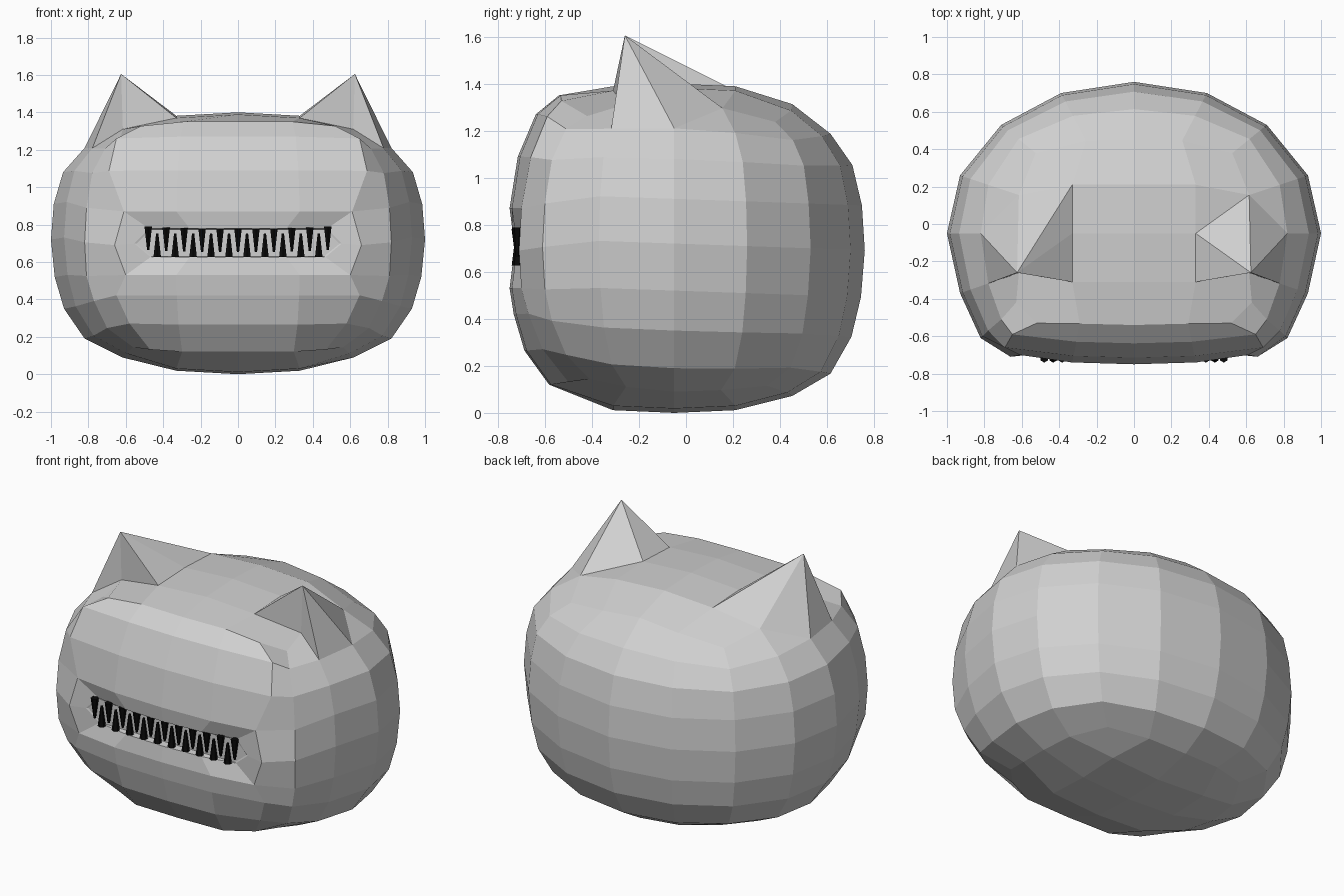
import bpy
import bmesh
from mathutils import Matrix, Vector

cube = bpy.data.objects.get("Cube")
if cube:
    bpy.data.objects.remove(cube, do_unlink=True)


def material(name, value):
    mat = bpy.data.materials.new(name)
    mat.use_nodes = True
    color = (value, value, value, 1)
    mat.diffuse_color = color
    bsdf = mat.node_tree.nodes["Principled BSDF"]
    bsdf.inputs["Base Color"].default_value = color
    bsdf.inputs["Roughness"].default_value = 0.8
    return mat


def finish(bm, name, mat):
    bmesh.ops.recalc_face_normals(bm, faces=bm.faces)
    mesh = bpy.data.meshes.new(name)
    bm.to_mesh(mesh)
    bm.free()
    mesh.materials.append(mat)
    obj = bpy.data.objects.new(name, mesh)
    bpy.context.scene.collection.objects.link(obj)
    return obj


skin = material("light grey skin", 0.63)
black = material("black teeth", 0.003)

# Half of the widest outline, from the back middle round to the front middle
PLAN = [(0, .76), (.39, .70), (.71, .53), (.93, .26), (1, -.05),
        (.93, -.37), (.82, -.61), (.66, -.71), (.33, -.74), (0, -.75)]
CORNER = [0, .35, 1, .35, 0, .35, 1, .3, 0, 0]
# Rows from top to bottom: heights and widths at the sides and at the front
SIDE_Z = [1.33, 1.21, 1.08, .91, .72, .52, .35, .19, .09]
SIDE_S = [.62, .82, .935, .985, 1, .98, .93, .82, .62]
FRONT_Z = [1.35, 1.27, 1.09, .87, .69, .53, .42, .265, .12]
FRONT_S = [.70, .84, .95, 1, 1, 1, .975, .91, .76]
FLARE = [.12, .05, .015, 0, 0, 0, .01, .03, .06]
# Rounded front corners: x, y of the corner column and of the cheek column
CHEEK = [(.63, -.42, .52, -.53), (.71, -.51, .65, -.59), (.78, -.57, .69, -.66),
         (.81, -.60, .61, -.70), (.82, -.61, .66, -.71), (.81, -.60, .60, -.70),
         (.77, -.57, .65, -.67), (.70, -.51, .58, -.61), (.56, -.41, .47, -.50)]
MID_Y = -.05
COUNT = 18


def head_point(row, k):
    sign = 1
    if k > 9:
        k, sign = COUNT - k, -1
    front = 0 if k < 6 else (.5 if k == 6 else 1)
    flare = FLARE[row] * CORNER[k]
    z = SIDE_Z[row] * (1 - front) + FRONT_Z[row] * front
    z += flare * (-.65 if row < 4 else .65)
    px, py = PLAN[k]
    if k in (6, 7):
        x, y = CHEEK[row][2 * k - 12:2 * k - 10]
    elif k > 7:
        x = px * (.6 + .4 * FRONT_S[row])
        y = MID_Y + (py - MID_Y) * FRONT_S[row]
    else:
        scale = SIDE_S[row] + flare
        x = px * scale
        y = MID_Y + (py - MID_Y) * scale
        z -= .035 * (y - MID_Y)       # rows sink slightly towards the back
    return Vector((sign * x, y, z))


# Head shell
bm = bmesh.new()
rings = [[bm.verts.new(head_point(r, k)) for k in range(COUNT)] for r in range(9)]
for r in range(8):
    for k in range(COUNT):
        if r in (3, 4) and 7 <= k <= 10:
            continue                  # mouth opening
        n = (k + 1) % COUNT
        bm.faces.new((rings[r][k], rings[r][n], rings[r + 1][n], rings[r + 1][k]))


# Top and bottom caps
def cap(ring, pole, drop):
    grid = {}
    back = [2, 1, 0, 17, 16]
    front = [6, 8, 9, 10, 12]
    for i in range(5):
        for j in range(5):
            if j == 0:
                v = ring[back[i]]
            elif j == 4:
                v = ring[front[i]]
            elif i == 0:
                v = ring[2 + j]
            elif i == 4:
                v = ring[16 - j]
            else:
                x, y = (2 - i) * .33, (2 - j) * .26
                v = bm.verts.new((x, MID_Y + y, pole + drop * (x * x + y * y)))
            grid[i, j] = v
    for i in range(4):
        for j in range(4):
            face = [grid[i, j], grid[i + 1, j], grid[i + 1, j + 1], grid[i, j + 1]]
            if j == 3 and i == 0:
                face.insert(3, ring[7])
            if j == 3 and i == 3:
                face.insert(3, ring[11])
            bm.faces.new(face)
    return grid


top = cap(rings[0], 1.40, -.17)
cap(rings[8], 0, .17)

# Lips and shallow mouth recess
loop = [rings[3][k] for k in range(7, 12)] + [rings[4][11]]
loop += [rings[5][k] for k in range(11, 6, -1)] + [rings[4][7]]
corners = (rings[4][7], rings[4][11])
inner = [bm.verts.new((v.co.x * (.84 if v in corners else .78), v.co.y + .012,
                       .70 + (v.co.z - .695) * .45)) for v in loop]
deep = [bm.verts.new((v.co.x * .98, -.69, .70 + (v.co.z - .70) * .95)) for v in inner]
for a, b in ((loop, inner), (inner, deep)):
    for i in range(len(a)):
        n = (i + 1) % len(a)
        bm.faces.new((a[i], a[n], b[n], b[i]))
bm.faces.new(deep)


# Ears: folded shells that replace the head faces around each root
def ear(name, side, column):
    def rim(row, k):
        return rings[row][k if side > 0 else COUNT - k].co.copy()

    inner_mid, inner_front, inner_back = [top[column, j].co.copy() for j in (2, 3, 1)]
    outer_mid, outer_back, rear = rim(1, 4), rim(1, 3), rim(0, 3)
    tip = Vector((side * .625, -.26, 1.605))
    fan = [rear, inner_mid, inner_front, rim(0, 5), rim(1, 5), outer_mid, rear]
    extra = [(outer_mid, outer_back, rear)]
    if side > 0:
        extra.append((inner_mid, inner_back, rear))
    else:
        fan.insert(1, inner_back)
    ear_bm = bmesh.new()
    for tri in [(a, b, tip) for a, b in zip(fan, fan[1:])] + extra:
        ear_bm.faces.new([ear_bm.verts.new(p) for p in tri])
    bmesh.ops.remove_doubles(ear_bm, verts=ear_bm.verts, dist=.0001)
    finish(ear_bm, name, skin)


ear("left_ear", 1, 1)
ear("right_ear", -1, 3)
roots = [rings[0][4], rings[0][14]]
bmesh.ops.delete(bm, geom=roots + [v for v in bm.verts if not v.link_faces],
                 context='VERTS')
finish(bm, "head", skin)


# Teeth
def teeth(name, count, start, z, flip):
    bm = bmesh.new()
    for i in range(count):
        x = start + i * .096
        height = z + (.05 * x * x if flip else 0)
        turn = Matrix.Rotation(3.14159, 4, 'X') if flip else Matrix.Identity(4)
        place = Matrix.Translation((x, -.718, height)) @ turn
        bmesh.ops.create_cone(bm, cap_ends=True, segments=6, radius1=.023, radius2=.007,
                              depth=.125, matrix=place)
    finish(bm, name, black)


teeth("upper_teeth", 11, -.48, .715, True)
teeth("lower_teeth", 10, -.432, .69, False)
